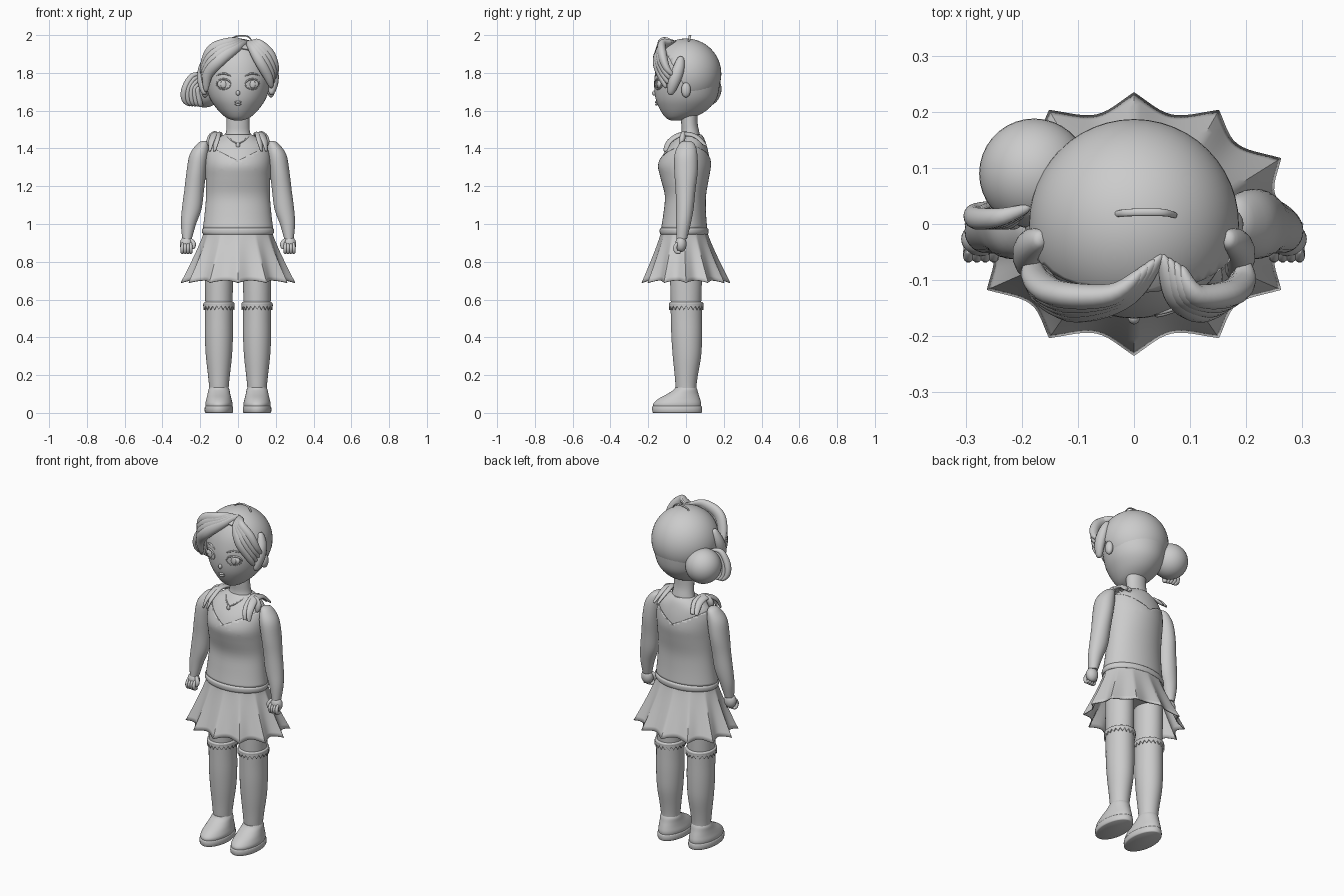
import bpy, bmesh
from math import sin, cos, pi, sqrt
from mathutils import Vector

if "Cube" in bpy.data.objects:
    bpy.data.objects.remove(bpy.data.objects["Cube"])

GREY = bpy.data.materials.new("plain grey")
GREY.use_nodes = True
GREY.diffuse_color = (0.6, 0.6, 0.6, 1)
GREY.node_tree.nodes["Principled BSDF"].inputs["Base Color"].default_value = (0.6, 0.6, 0.6, 1)
SIDES = (("left", 1), ("right", -1))


def finish(name, bm, angle=0.8):
    bmesh.ops.recalc_face_normals(bm, faces=bm.faces)
    me = bpy.data.meshes.new(name)
    bm.to_mesh(me)
    bm.free()
    me.materials.append(GREY)
    ob = bpy.data.objects.new(name, me)
    bpy.context.collection.objects.link(ob)
    bpy.ops.object.select_all(action='DESELECT')
    ob.select_set(True)
    bpy.context.view_layer.objects.active = ob
    bpy.ops.object.shade_smooth_by_angle(angle=angle)
    return ob


def spline(rows, steps):
    """Catmull-Rom interpolation of rows of numbers."""
    rows = [Vector(r) for r in rows]
    out = []
    for i in range(len(rows) - 1):
        p0, p1, p2 = rows[max(i - 1, 0)], rows[i], rows[i + 1]
        p3 = rows[min(i + 2, len(rows) - 1)]
        for k in range(steps):
            t = k / steps
            out.append(p1 + (p2 - p0) * (t / 2) + (p0 * 2 - p1 * 5 + p2 * 4 - p3) * (t * t / 2)
                       + (p1 * 3 - p0 - p2 * 3 + p3) * (t ** 3 / 2))
    return out + [rows[-1]]


def skin(name, rings, caps=True, angle=0.8):
    bm = bmesh.new()
    vs = [[bm.verts.new(p) for p in ring] for ring in rings]
    n = len(vs[0])
    for a, b in zip(vs, vs[1:]):
        for i in range(n):
            bm.faces.new((a[i], a[(i + 1) % n], b[(i + 1) % n], b[i]))
    if caps:
        bm.faces.new(vs[0])
        bm.faces.new(vs[-1])
    return finish(name, bm, angle)


def loft(name, rows, x=0, n=40, steps=4, caps=True):
    """Stack of level ellipses; each row is z, half width, front y, back y."""
    rings = []
    for z, a, y0, y1 in spline(rows, steps):
        rings.append([(x + a * cos(2 * pi * i / n), (y0 + y1) / 2 + (y1 - y0) / 2 * sin(2 * pi * i / n), z)
                      for i in range(n)])
    return skin(name, rings, caps)


def strand(name, path, wide, thick, out=(0, -1, 0), tip=0.15, n=14, steps=6):
    """Lock or cord swept along a path, fat in the middle; wide lies across 'out'."""
    pts = spline(path, steps)
    rings = []
    for k, p in enumerate(pts):
        tan = (pts[min(k + 1, len(pts) - 1)] - pts[max(k - 1, 0)]).normalized()
        u = tan.cross(Vector(out)).normalized()
        v = tan.cross(u)
        s = tip + (1 - tip) * sin(pi * k / (len(pts) - 1)) ** 0.7
        rings.append([p + u * (wide * s * cos(2 * pi * i / n)) + v * (thick * s * sin(2 * pi * i / n))
                      for i in range(n)])
    return skin(name, rings, angle=1.2)


def ball(name, centre, size, n=28):
    bm = bmesh.new()
    bmesh.ops.create_uvsphere(bm, u_segments=n, v_segments=n // 2 + 2, radius=1)
    bmesh.ops.scale(bm, vec=size, verts=bm.verts)
    bmesh.ops.translate(bm, vec=centre, verts=bm.verts)
    return finish(name, bm)


def face_y(x, lift=0.0):
    return 0.005 - 0.17 * sqrt(1 - (x / 0.172) ** 2) - lift


# head and neck
loft("head", [(1.548, .02, -.08, -.03), (1.557, .05, -.1, .01), (1.575, .078, -.118, .065), (1.61, .112, -.14, .12),
              (1.66, .146, -.16, .16), (1.72, .166, -.168, .176), (1.79, .175, -.165, .18),
              (1.87, .163, -.145, .165), (1.94, .11, -.1, .11), (1.968, .04, -.03, .04)], n=48)
loft("neck", [(1.42, .085, -.045, .085), (1.48, .065, -.025, .072), (1.53, .06, -.025, .062), (1.6, .06, -.03, .062)])

# hair cap: sphere trimmed around the face and nape
bm = bmesh.new()
bmesh.ops.create_uvsphere(bm, u_segments=48, v_segments=32, radius=.187)
bmesh.ops.translate(bm, vec=(0, 0, 1.795), verts=bm.verts)
for co, no in (((0, 0, 1.68), (0, 0, 1)), ((0, 0, 1.715), (0, 1.8, 1))):
    bmesh.ops.bisect_plane(bm, geom=bm.verts[:] + bm.edges[:] + bm.faces[:], plane_co=co, plane_no=no, clear_inner=True)
cap = finish("hair_cap", bm)
cap.modifiers.new("thickness", 'SOLIDIFY').thickness = 0.012

# swept fringe: overlapping locks on both sides of the parting
for i in range(4):
    d = i * 0.022
    strand("fringe_right", [(.05 - d * .5, -.055 - d * .4, 1.965 + d * .1), (-.01 - d * .4, -.125, 1.935 + d * .4),
                            (-.1 - d * .45, -.152 + d * .4, 1.865 + d * .9), (-.16 - d * .2, -.125 + d * .4, 1.79 + d * .8),
                            (-.17 - d * .2, -.1 + d * .6, 1.70 + d)], .033, .024)
    strand("fringe_left", [(.05 + d * .5, -.055 - d * .3, 1.965), (.075 + d * .5, -.125, 1.935 + d * .3),
                           (.118 + d * .7, -.152 + d * .4, 1.86 + d * .6), (.16 + d * .5, -.13 + d * .4, 1.78 + d * .7),
                           (.178 + d * .3, -.105 + d * .6, 1.72 + d)], .03, .024)
for side, s in SIDES:
    strand("side_lock_" + side, [(s * .165, -.025, 1.885), (s * .185, -.04, 1.82), (s * .188, -.065, 1.75),
                                 (s * .175, -.085, 1.685)], .033, .028, out=(s, 0, 0), tip=.3)
    ball("ear_" + side, (s * .175, 0, 1.71), (.02, .025, .04))
strand("crown_loop", [(-.035, .017, 1.972), (-.015, .02, 1.992), (.025, .021, 1.997), (.055, .02, 1.991),
                      (.075, .015, 1.968)], .007, .004, out=(0, 0, 1), tip=.6)

# side bun with hanging locks
ball("hair_bun", (-.178, .09, 1.715), (.098, .098, .098), 36)
for i in range(5):
    d = i * .016
    strand("bun_lock", [(-.185, .03, 1.79 - d * .4), (-.24 + d * .5, .012, 1.785 - d), (-.28 + d, .01, 1.72 - d * .2),
                        (-.285 + d * 1.3, .02, 1.66 - d * .3), (-.255 + d, .035, 1.625)], .018, .02)

# face details
for side, s in SIDES:
    x = s * .076
    eye = [(x + .037 * cos(a * pi / 8), face_y(x + .037 * cos(a * pi / 8), .002), 1.74 + .027 * sin(a * pi / 8))
           for a in range(17)]
    strand("eye_rim_" + side, eye, .003, .003, tip=1, n=8, steps=2)
    ball("eyeball_" + side, (x, face_y(x, -.008), 1.74), (.034, .015, .025))
    ball("iris_" + side, (x, face_y(x, .004), 1.74), (.017, .006, .02))
    strand("upper_lid_" + side, eye[:9], .005, .006, tip=.5, n=8, steps=2)
    strand("eyebrow_" + side, [(s * .035, face_y(.035), 1.782), (s * .075, face_y(.075), 1.797),
                               (s * .115, face_y(.115), 1.785)], .005, .005)
ball("nose", (0, -.166, 1.693), (.011, .013, .014), 16)
for name, z, w in (("upper_lip", 1.647, .023), ("lower_lip", 1.635, .018)):
    strand(name, [(-w, -.147, z), (0, -.157, z - .002), (w, -.147, z)], .006, .007)

# torso, then the trimmed top over it
BODY = [(.8, .15, -.11, .1), (.9, .17, -.12, .105), (.97, .176, -.125, .105), (1.06, .17, -.113, .1),
        (1.15, .163, -.106, .1), (1.24, .165, -.128, .115), (1.31, .168, -.142, .126), (1.37, .165, -.12, .12),
        (1.42, .15, -.085, .108), (1.455, .105, -.055, .095), (1.475, .07, -.035, .08)]
loft("torso", BODY, n=48)
top = loft("camisole", [(.975, .186, -.132, .112)] + [(z, a + .006, f - .006, b + .006) for z, a, f, b in BODY[3:9]],
           n=48, caps=False)
bm = bmesh.new()
bm.from_mesh(top.data)
for co, no in (((0, 0, 1.335), (-.5, 0, 1)), ((0, 0, 1.335), (.5, 0, 1))):
    # the V neckline removes what lies above both slanted planes
    bmesh.ops.bisect_plane(bm, geom=bm.verts[:] + bm.edges[:] + bm.faces[:], plane_co=co, plane_no=no)
gone = [f for f in bm.faces if f.calc_center_median().z > 1.335 + .5 * abs(f.calc_center_median().x)]
bmesh.ops.delete(bm, geom=gone, context='FACES')
bm.to_mesh(top.data)
bm.free()
top.modifiers.new("thickness", 'SOLIDIFY').thickness = 0.006

# shoulder straps with ruffled ends, and a pendant necklace
for side, s in SIDES:
    for k in range(2):
        o = k * .025
        strand("strap_" + side, [(s * (.15 - o), -.112, 1.385), (s * (.14 - o), -.085, 1.44), (s * (.125 - o * .6), -.02, 1.475),
                                 (s * (.125 - o), .05, 1.465), (s * (.14 - o), .105, 1.415)], .022, .011, out=(s * .3, 0, 1),
               tip=.4)
    strand("strap_tip_" + side, [(s * .145, -.03, 1.405), (s * .145, -.02, 1.45), (s * .118, -.012, 1.49)], .02, .016)
    strand("necklace_" + side, [(s * .066, .02, 1.475), (s * .055, -.03, 1.462), (s * .03, -.065, 1.44),
                                (0, -.085, 1.425)], .004, .004, tip=1)
ball("pendant", (0, -.09, 1.417), (.011, .007, .014), 14)

# pleated skirt with waistband
N = 144
rings = []
for k in range(13):
    t = k / 12
    ring = []
    for i in range(N):
        a = 2 * pi * i / N
        fold = 1 - .14 * t ** .7 * abs(sin(6 * a))
        e = t ** 1.15
        ring.append(((.178 + .125 * e) * fold * sin(a), -.01 * (1 - e) + (.12 + .115 * e) * fold * cos(a),
                     .965 - .275 * t + .012 * t * abs(sin(6 * a))))
    rings.append(ring)
skirt = skin("pleated_skirt", rings, caps=False)
skirt.modifiers.new("thickness", 'SOLIDIFY').thickness = 0.006
loft("waistband", [(.945, .184, -.135, .115), (.955, .19, -.139, .119), (.972, .19, -.139, .119), (.98, .182, -.132, .112)],
     n=48)

# arms, hands, legs, socks and shoes
for side, s in SIDES:
    rings = []
    for x, z, a, y0, y1 in spline([(.178, 1.44, .012, -.012, .018), (.185, 1.425, .03, -.035, .045),
                                   (.205, 1.37, .05, -.06, .06), (.22, 1.28, .052, -.062, .062),
                                   (.232, 1.18, .052, -.055, .05), (.245, 1.08, .052, -.053, .04),
                                   (.262, 1.0, .04, -.052, .025), (.27, .92, .025, -.05, .005)], 4):
        rings.append([(s * (x + a * cos(i * pi / 16)), (y0 + y1) / 2 + (y1 - y0) / 2 * sin(i * pi / 16), z)
                      for i in range(32)])
    skin("arm_" + side, rings)
    ball("palm_" + side, (s * .273, -.027, .893), (.035, .03, .042))
    for i in range(4):
        x = s * (.25 + i * .015)
        strand("finger_" + side, [(x, -.045, .9), (x, -.058, .875), (x, -.05, .853), (x, -.03, .85)], .01, .011, tip=.6, n=10)
    strand("thumb_" + side, [(s * .252, -.035, .92), (s * .235, -.045, .895), (s * .24, -.05, .868)], .012, .012, tip=.5)

    cx = s * .101
    loft("leg_" + side, [(.86, .074, -.085, .085), (.7, .074, -.084, .084), (.57, .072, -.08, .08)], cx)
    loft("sock_" + side, [(.1, .05, -.05, .055), (.14, .052, -.055, .055), (.2, .058, -.06, .063), (.3, .069, -.07, .08),
                          (.4, .074, -.077, .085), (.5, .074, -.08, .085), (.575, .075, -.082, .085)], cx)
    loft("sock_cuff_" + side, [(.568, .076, -.084, .086), (.572, .081, -.089, .091), (.582, .081, -.089, .091),
                               (.587, .075, -.083, .085)], cx)
    teeth = 44
    rings = []
    for r, drop in ((.083, 0), (.083, 1), (.077, 1), (.077, 0)):
        rings.append([(cx + r * cos(2 * pi * i / teeth), .001 + (r + .008) * sin(2 * pi * i / teeth),
                       .574 - drop * (.008 + .02 * (i % 2))) for i in range(teeth)])
    skin("sock_frill_" + side, rings, caps=False)
    loft("shoe_" + side, [(.03, .07, -.172, .078), (.05, .072, -.172, .08), (.075, .066, -.145, .074),
                          (.1, .06, -.1, .066), (.122, .056, -.066, .06), (.135, .05, -.056, .054)], cx)
    loft("shoe_sole_" + side, [(0, .07, -.172, .08), (.006, .075, -.178, .085), (.03, .075, -.179, .085),
                               (.036, .071, -.175, .081)], cx, steps=2)
